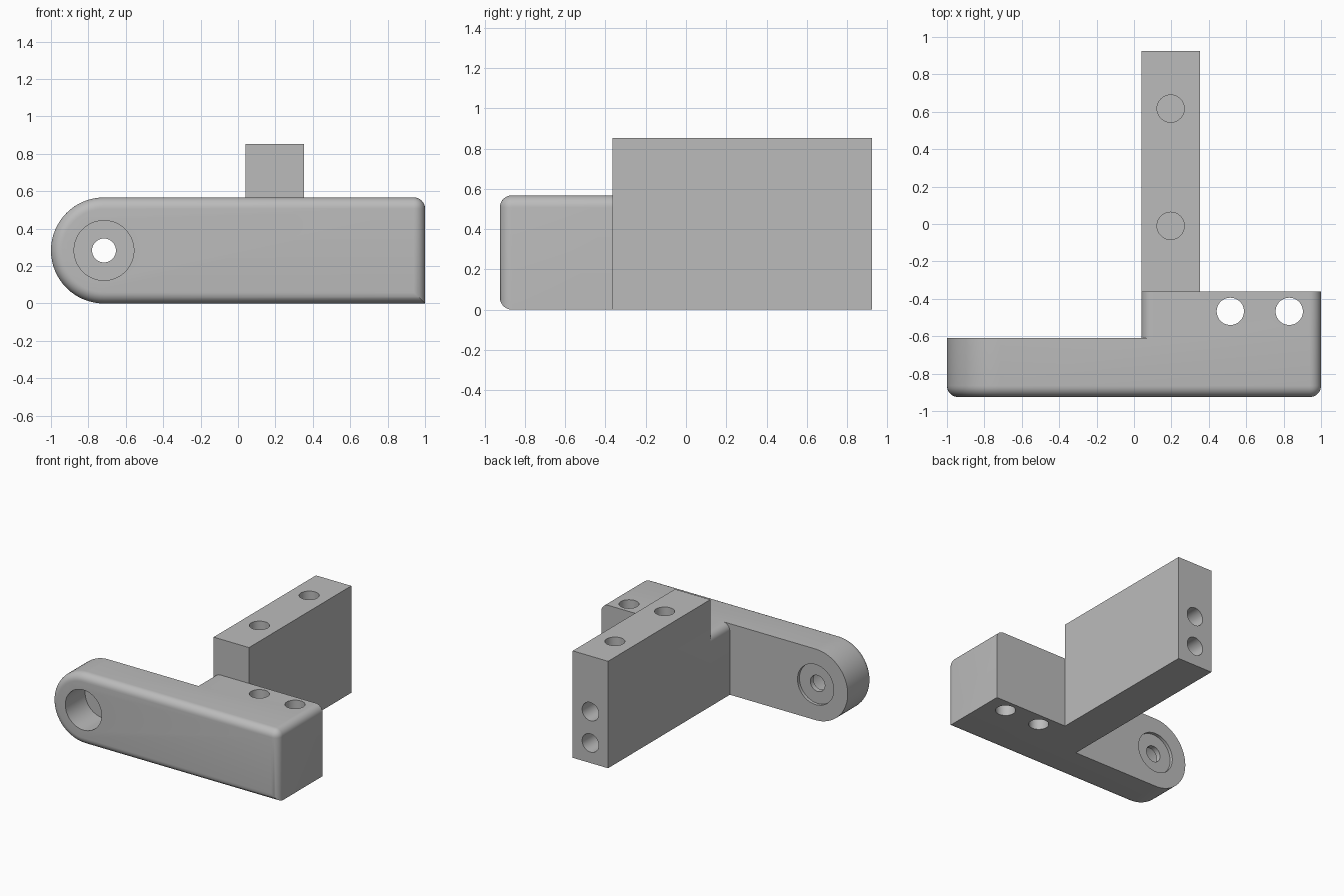
import bpy, bmesh, math
from mathutils import Matrix, Vector

old = bpy.data.objects.get("Cube")
if old:
    bpy.data.objects.remove(old)

H = 0.567                       # height of the arm
FRONT, ARM_BACK, BLOCK_BACK, BACK = -0.925, -0.61, -0.362, 0.925
SIDE, BLADE_SIDE = 0.04, 0.352  # blade faces in x
FILLET = 0.06

grey = bpy.data.materials.new("plain grey")
grey.use_nodes = True
colour = (0.5, 0.5, 0.5, 1)
grey.diffuse_color = colour
grey.node_tree.nodes["Principled BSDF"].inputs["Base Color"].default_value = colour


def prism(name, profile, y0, y1, rounded=None):
    """Extrude an x-z profile from y0 to y1 and fillet the edges picked by a rule."""
    bm = bmesh.new()
    face = bm.faces.new([bm.verts.new((x, y0, z)) for x, z in profile])
    out = bmesh.ops.extrude_face_region(bm, geom=[face])["geom"]
    moved = [v for v in out if isinstance(v, bmesh.types.BMVert)]
    bmesh.ops.translate(bm, verts=moved, vec=(0, y1 - y0, 0))
    bmesh.ops.recalc_face_normals(bm, faces=bm.faces)
    if rounded:
        edges = [e for e in bm.edges if rounded(*[v.co for v in e.verts])]
        bmesh.ops.bevel(bm, geom=edges, offset=FILLET, segments=8, profile=0.5,
                        affect='EDGES', clamp_overlap=True)
    return finish(name, bm)


def finish(name, bm):
    mesh = bpy.data.meshes.new(name)
    bm.to_mesh(mesh)
    bm.free()
    mesh.materials.append(grey)
    ob = bpy.data.objects.new(name, mesh)
    bpy.context.collection.objects.link(ob)
    return ob


def box_profile(x0, x1, z1):
    return [(x0, 0), (x1, 0), (x1, z1), (x0, z1)]


def combine(target, other, operation):
    """Apply a boolean and drop the second solid."""
    mod = target.modifiers.new("boolean", 'BOOLEAN')
    mod.object, mod.operation, mod.solver = other, operation, 'EXACT'
    bpy.context.view_layer.objects.active = target
    bpy.ops.object.modifier_apply(modifier=mod.name)
    bpy.data.objects.remove(other)


def drill(target, start, end, radius):
    """Cut a round hole between two points."""
    a, b = Vector(start), Vector(end)
    turn = (b - a).to_track_quat('Z', 'Y').to_matrix().to_4x4()
    bm = bmesh.new()
    bmesh.ops.create_cone(bm, cap_ends=True, segments=48, radius1=radius, radius2=radius,
                          depth=(b - a).length, matrix=Matrix.Translation((a + b) / 2) @ turn)
    cutter = finish("hole_cutter", bm)
    cutter.hide_render = True
    combine(target, cutter, 'DIFFERENCE')


def top_edge_at(x):
    return lambda a, b: all(abs(p.x - x) < 1e-4 and abs(p.z - H) < 1e-4 for p in (a, b))


# Arm with one round end, filleted around its front and over its top right edge
R = H / 2
N = 32
arc = [(-1 + R - R * math.sin(math.pi * i / N), R + R * math.cos(math.pi * i / N))
       for i in range(N + 1)]
front_edge = lambda a, b: max(a.y, b.y) < FRONT + 1e-4
right_top = top_edge_at(1)
bracket = prism("bracket_arm", arc + [(1, 0), (1, H)], FRONT, ARM_BACK,
                lambda a, b: front_edge(a, b) or right_top(a, b))

# Block behind the square end, filleted over both top side edges
left_top = top_edge_at(SIDE)
block = prism("rear_block", box_profile(SIDE, 1, H), ARM_BACK - 0.02, BLOCK_BACK,
              lambda a, b: left_top(a, b) or right_top(a, b))
combine(bracket, block, 'UNION')

# Tall blade reaching to the back
blade = prism("blade", box_profile(SIDE, BLADE_SIDE, 0.853), BLOCK_BACK - 0.002, BACK)
combine(bracket, blade, 'UNION')

# Pivot hole: deep front counterbore, shallow rear recess, small through hole
px = -1 + R
for y0, y1, radius in ((FRONT - 0.1, FRONT + 0.25, 0.16),
                       (ARM_BACK - 0.025, ARM_BACK + 0.1, 0.16),
                       (FRONT - 0.1, ARM_BACK + 0.1, 0.064)):
    drill(bracket, (px, y0, R), (px, y1, R), radius)

# Vertical through holes in the block
BOLT = 0.073
for x in (0.515, 0.83):
    drill(bracket, (x, -0.467, -0.1), (x, -0.467, H + 0.1), BOLT)

# Blind holes in the blade top and its back end
mid = (SIDE + BLADE_SIDE) / 2
for y in (-0.01, 0.617):
    drill(bracket, (mid, y, 0.6), (mid, y, 1), BOLT)
for z in (0.16, 0.41):
    drill(bracket, (mid, BACK - 0.25, z), (mid, BACK + 0.1, z), BOLT)

# Clean coplanar seams and shade
bm = bmesh.new()
bm.from_mesh(bracket.data)
bmesh.ops.remove_doubles(bm, verts=bm.verts, dist=1e-4)
bmesh.ops.dissolve_limit(bm, angle_limit=math.radians(0.5), verts=bm.verts, edges=bm.edges)
bm.to_mesh(bracket.data)
bm.free()
bpy.ops.object.select_all(action='DESELECT')
bracket.select_set(True)
bpy.context.view_layer.objects.active = bracket
bpy.ops.object.shade_smooth_by_angle(angle=math.radians(30))
